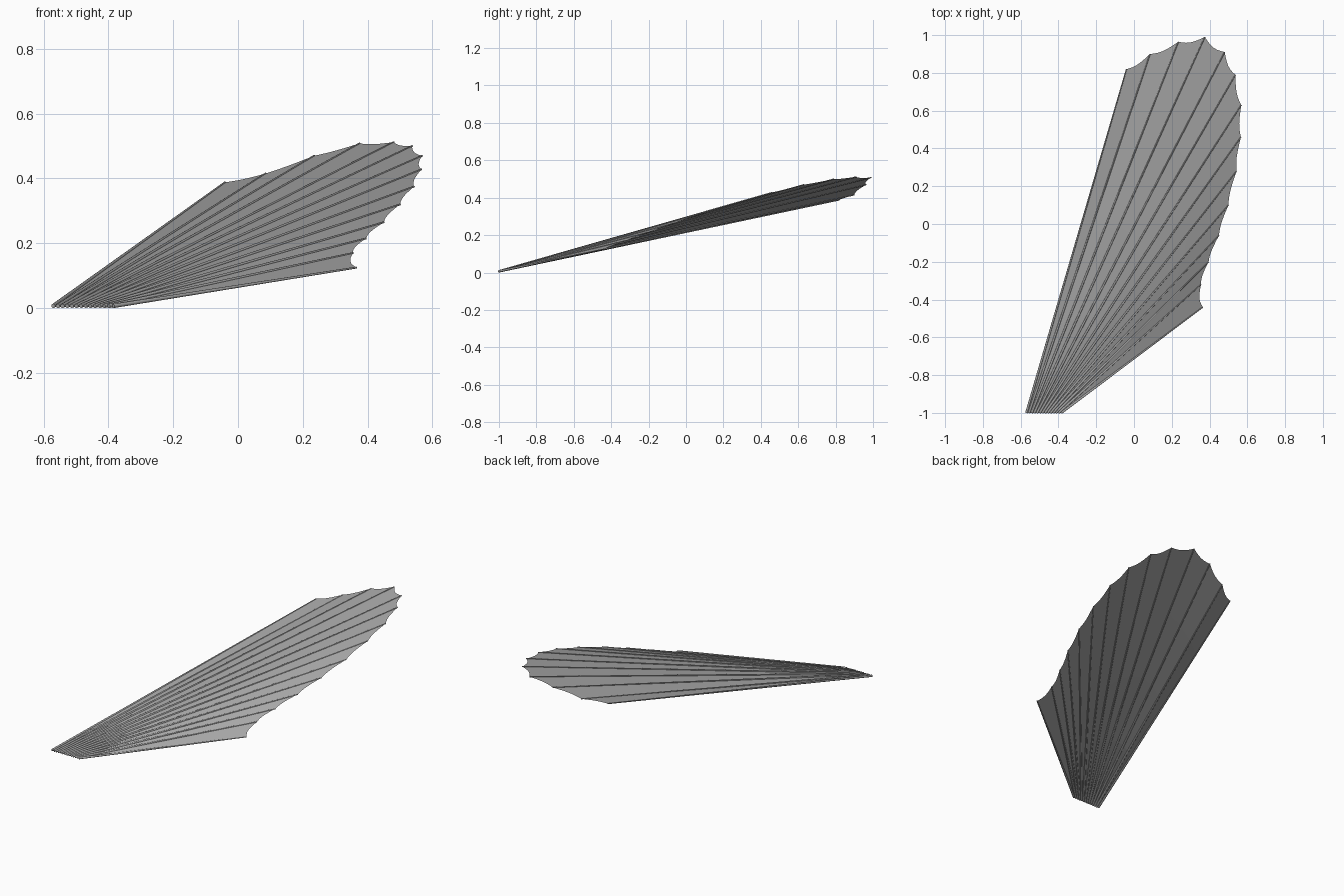
import bpy, bmesh, math
from mathutils import Vector

cube = bpy.data.objects.get("Cube")
if cube:
    bpy.data.objects.remove(cube, do_unlink=True)

grey = bpy.data.materials.new("wing grey")
grey.use_nodes = True
grey.diffuse_color = (0.4, 0.4, 0.4, 1)
grey.node_tree.nodes["Principled BSDF"].inputs["Base Color"].default_value = (0.4, 0.4, 0.4, 1)

# Rib tips, from the leading edge round to the trailing edge
TIPS = [Vector(p) for p in (
    (-.04, .82, .388), (.085, .90, .415), (.235, .965, .47), (.375, .99, .508),
    (.48, .91, .512), (.537, .79, .50), (.568, .63, .47), (.566, .46, .428),
    (.543, .28, .375), (.50, .10, .32), (.45, -.06, .265), (.395, -.20, .215),
    (.355, -.32, .17), (.365, -.44, .125))]
LAST = len(TIPS) - 1
RADIUS = .0065
ROOTS = [Vector((-.57 + .185 * i / LAST, -1, RADIUS)) for i in range(LAST + 1)]


def add_object(name, bm):
    mesh = bpy.data.meshes.new(name)
    bm.to_mesh(mesh)
    bm.free()
    mesh.materials.append(grey)
    obj = bpy.data.objects.new(name, mesh)
    bpy.context.collection.objects.link(obj)
    return obj


# Membrane: one sheet stretched between the ribs, scalloped at the rim
bm = bmesh.new()
STEPS = 6
columns = []
for i in range(LAST):
    for s in range(STEPS + (i == LAST - 1)):
        t = s / STEPS
        root = ROOTS[i].lerp(ROOTS[i + 1], t)
        tip = TIPS[i].lerp(TIPS[i + 1], t)
        sag = .018 * math.sin(math.pi * t)
        tip -= (tip - root).normalized() * sag
        columns.append([bm.verts.new(root.lerp(tip, k / 4)) for k in range(5)])
for a, b in zip(columns, columns[1:]):
    for k in range(4):
        bm.faces.new((a[k], b[k], b[k + 1], a[k + 1]))
bmesh.ops.recalc_face_normals(bm, faces=bm.faces)
if sum(f.normal.z for f in bm.faces) < 0:
    bmesh.ops.reverse_faces(bm, faces=bm.faces)
add_object("wing_membrane", bm)

# Ribs: slender tapering rods fanning out from the root
for i, (root, tip) in enumerate(zip(ROOTS, TIPS)):
    axis = tip - root
    bm = bmesh.new()
    bmesh.ops.create_cone(bm, cap_ends=True, segments=10, radius1=RADIUS,
                          radius2=RADIUS * .45, depth=axis.length)
    rotation = axis.to_track_quat('Z', 'Y').to_matrix()
    bmesh.ops.rotate(bm, verts=bm.verts, matrix=rotation)
    bmesh.ops.translate(bm, verts=bm.verts, vec=(root + tip) / 2)
    for f in bm.faces:
        f.smooth = len(f.verts) == 4
    add_object(f"rib_{i + 1}", bm)
